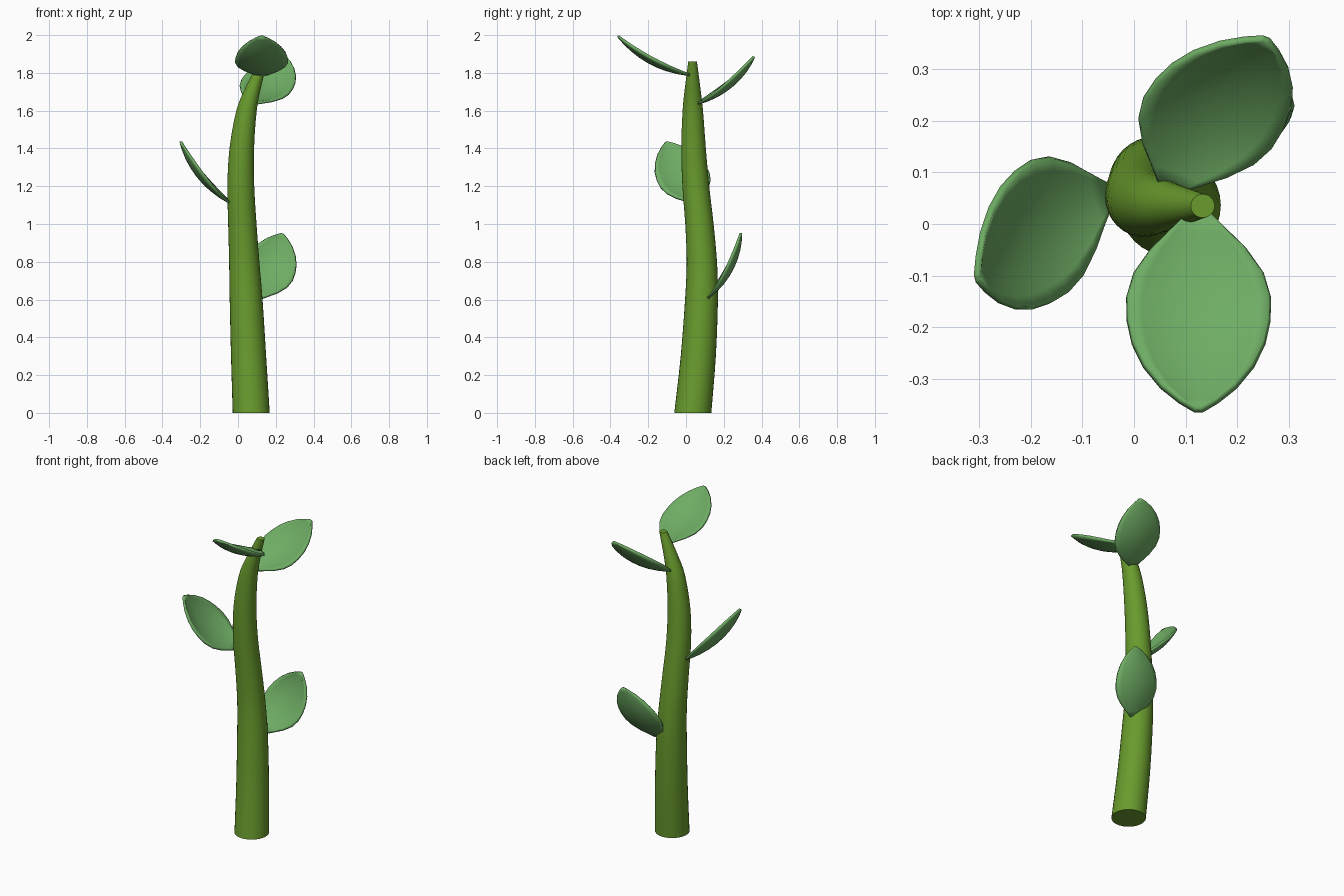
import bpy, bmesh, math
from mathutils import Vector

if "Cube" in bpy.data.objects:
    bpy.data.objects.remove(bpy.data.objects["Cube"])


def material(name, rgb):
    m = bpy.data.materials.new(name)
    m.diffuse_color = (*rgb, 1)
    m.use_nodes = True
    m.node_tree.nodes["Principled BSDF"].inputs["Base Color"].default_value = m.diffuse_color
    return m


STEM = material("stem green", (0.141, 0.328, 0.026))
LEAF = material("leaf green", (0.156, 0.413, 0.127))


def finish(name, bm, mat, angle):
    bmesh.ops.recalc_face_normals(bm, faces=bm.faces)
    me = bpy.data.meshes.new(name)
    bm.to_mesh(me)
    bm.free()
    me.materials.append(mat)
    ob = bpy.data.objects.new(name, me)
    bpy.context.collection.objects.link(ob)
    bpy.ops.object.select_all(action='DESELECT')
    ob.select_set(True)
    bpy.context.view_layer.objects.active = ob
    bpy.ops.object.shade_smooth_by_angle(angle=math.radians(angle))
    return ob


def spline(pts, steps):
    """Catmull-Rom curve through tuples."""
    vs = [Vector(p) for p in pts]
    ext = [2 * vs[0] - vs[1]] + vs + [2 * vs[-1] - vs[-2]]
    out = []
    for i in range(1, len(ext) - 2):
        a, b, c, d = ext[i - 1:i + 3]
        for k in range(steps):
            t = k / steps
            out.append(0.5 * (2 * b + (c - a) * t + (2 * a - 5 * b + 4 * c - d) * t * t
                              + (3 * b - a - 3 * c + d) * t ** 3))
    return out + [vs[-1]]


# stem: swaying tapered tube, rings given as x, y, z, radius
rings = spline([
    (0.070, 0.036, 0.00, 0.098), (0.056, 0.065, 0.30, 0.093),
    (0.043, 0.082, 0.60, 0.087), (0.033, 0.084, 0.80, 0.080),
    (0.023, 0.071, 1.00, 0.075), (0.015, 0.052, 1.20, 0.071),
    (0.020, 0.040, 1.40, 0.065), (0.045, 0.036, 1.60, 0.054),
    (0.080, 0.035, 1.72, 0.041), (0.133, 0.035, 1.86, 0.023)], 3)
bm = bmesh.new()
N = 32
loops = [[bm.verts.new((x + r * math.cos(2 * math.pi * i / N),
                        y + r * math.sin(2 * math.pi * i / N), z))
          for i in range(N)] for x, y, z, r in rings]
for a, b in zip(loops, loops[1:]):
    for i in range(N):
        j = (i + 1) % N
        bm.faces.new((a[i], a[j], b[j], b[i]))
bm.faces.new(loops[0][::-1])
bm.faces.new(loops[-1])
finish("stem", bm, STEM, 40)


# leaves: cupped blades, half-width given along the length
WIDTH = [(0, .025), (.08, .057), (.16, .09), (.28, .124), (.4, .138), (.52, .137),
         (.64, .127), (.76, .105), (.87, .072), (.95, .036), (1, .006)]


def leaf(name, base, tip, thin_axis):
    """thin_axis is the world axis the blade normal has no part of."""
    base, tip = Vector(base), Vector(tip)
    u = tip - base
    length = u.length
    u.normalize()
    if thin_axis == 'x':
        n = Vector((0, -u.z, u.y))
    else:
        n = Vector((-u.z, 0, u.x))
    if n.z < 0:
        n = -n
    n.normalize()
    side = u.cross(n)
    bm = bmesh.new()
    M = 10
    rows = []
    for t, w in WIDTH:
        sag = 0.045 * 4 * t * (1 - t)
        row = []
        for k in range(M + 1):
            s = 2 * k / M - 1
            row.append(bm.verts.new(base + u * length * t + side * w * s
                                    - n * sag * (1 - 0.65 * s * s)))
        rows.append(row)
    for a, b in zip(rows, rows[1:]):
        for k in range(M):
            bm.faces.new((a[k], a[k + 1], b[k + 1], b[k]))
    ob = finish(name, bm, LEAF, 50)
    mod = ob.modifiers.new("thickness", 'SOLIDIFY')
    mod.thickness = 0.013
    mod.offset = 0
    ob.modifiers.move(len(ob.modifiers) - 1, 0)


leaf("lower_leaf", (0.105, 0.12, 0.615), (0.235, 0.29, 0.95), 'x')
leaf("middle_leaf", (-0.05, 0.06, 1.12), (-0.302, -0.105, 1.435), 'y')
leaf("upper_leaf", (0.07, 0.07, 1.645), (0.255, 0.357, 1.885), 'x')
leaf("top_leaf", (0.125, 0.02, 1.79), (0.125, -0.36, 1.995), 'x')
